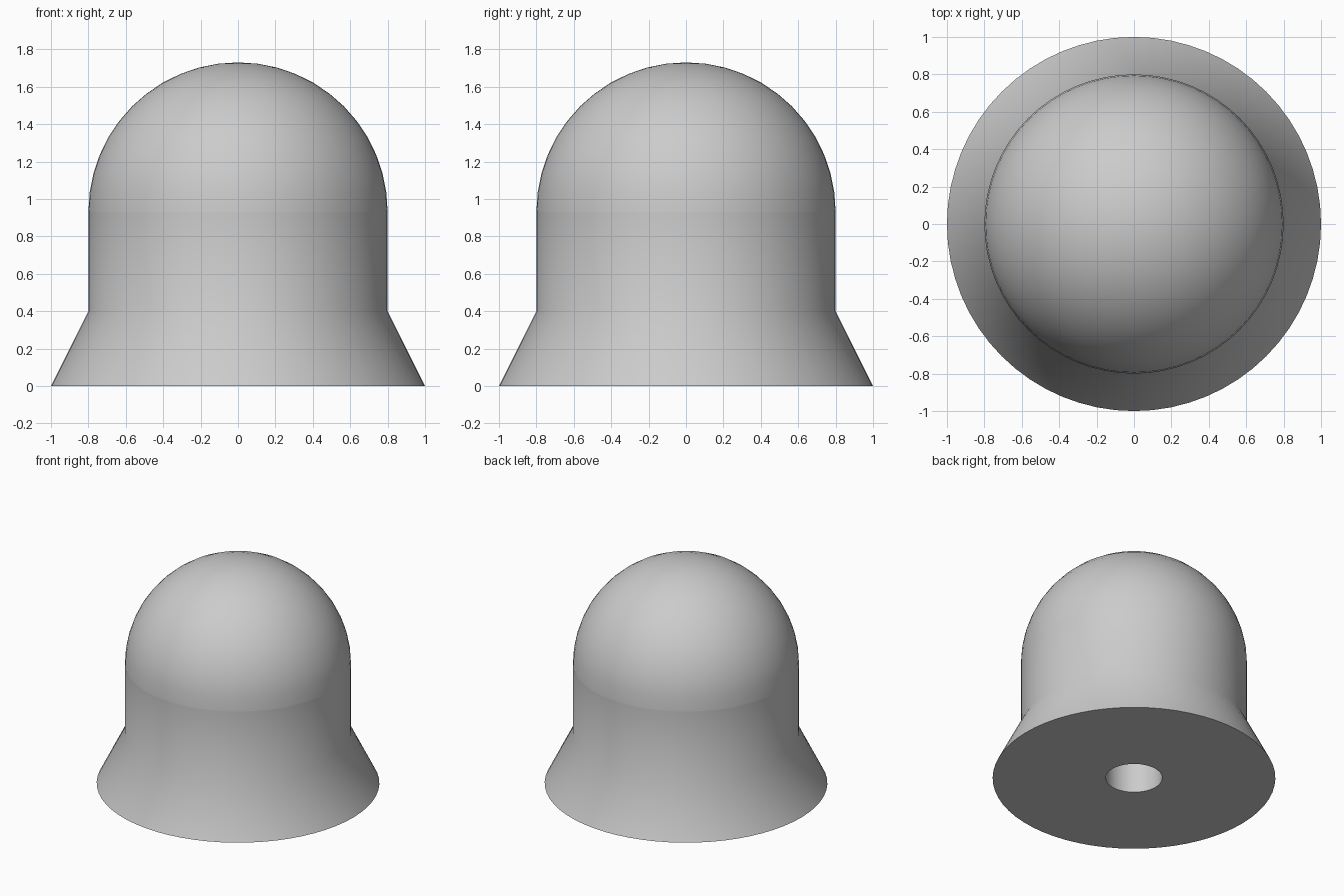
import bpy
import bmesh
import math

SEGMENTS = 64
DOME_STEPS = 12
RADIUS = 0.8
SHOULDER = 0.93

cube = bpy.data.objects.get("Cube")
if cube:
    bpy.data.objects.remove(cube, do_unlink=True)

# Single plain grey material
grey = bpy.data.materials.new("plain_grey")
grey.use_nodes = True
colour = (0.6, 0.6, 0.6, 1)
grey.diffuse_color = colour
grey.node_tree.nodes["Principled BSDF"].inputs["Base Color"].default_value = colour


def lathe(name, profile):
    """Turn a profile of (radius, height) points around the z axis."""
    bm = bmesh.new()
    verts = [bm.verts.new((r, 0, z)) for r, z in profile]
    edges = [bm.edges.new(pair) for pair in zip(verts, verts[1:])]
    bmesh.ops.spin(bm, geom=verts + edges, cent=(0, 0, 0), axis=(0, 0, 1),
                   angle=math.tau, steps=SEGMENTS)
    bmesh.ops.remove_doubles(bm, verts=bm.verts, dist=0.0001)
    bmesh.ops.recalc_face_normals(bm, faces=bm.faces)
    mesh = bpy.data.meshes.new(name)
    bm.to_mesh(mesh)
    bm.free()
    mesh.materials.append(grey)
    obj = bpy.data.objects.new(name, mesh)
    bpy.context.collection.objects.link(obj)
    bpy.ops.object.select_all(action="DESELECT")
    obj.select_set(True)
    bpy.context.view_layer.objects.active = obj
    bpy.ops.object.shade_smooth_by_angle(angle=math.radians(30))
    return obj


# Flared body with a round socket in its base
lathe("flared_body", [(0, SHOULDER - 0.05), (0.2, SHOULDER - 0.05), (0.2, 0),
                      (1, 0), (RADIUS, 0.4), (RADIUS, SHOULDER), (0, SHOULDER)])

# Hemispherical dome, open underneath where it meets the body
angles = [math.pi / 2 * i / DOME_STEPS for i in range(DOME_STEPS + 1)]
lathe("dome", [(RADIUS * math.cos(a), SHOULDER + RADIUS * math.sin(a)) for a in angles])
